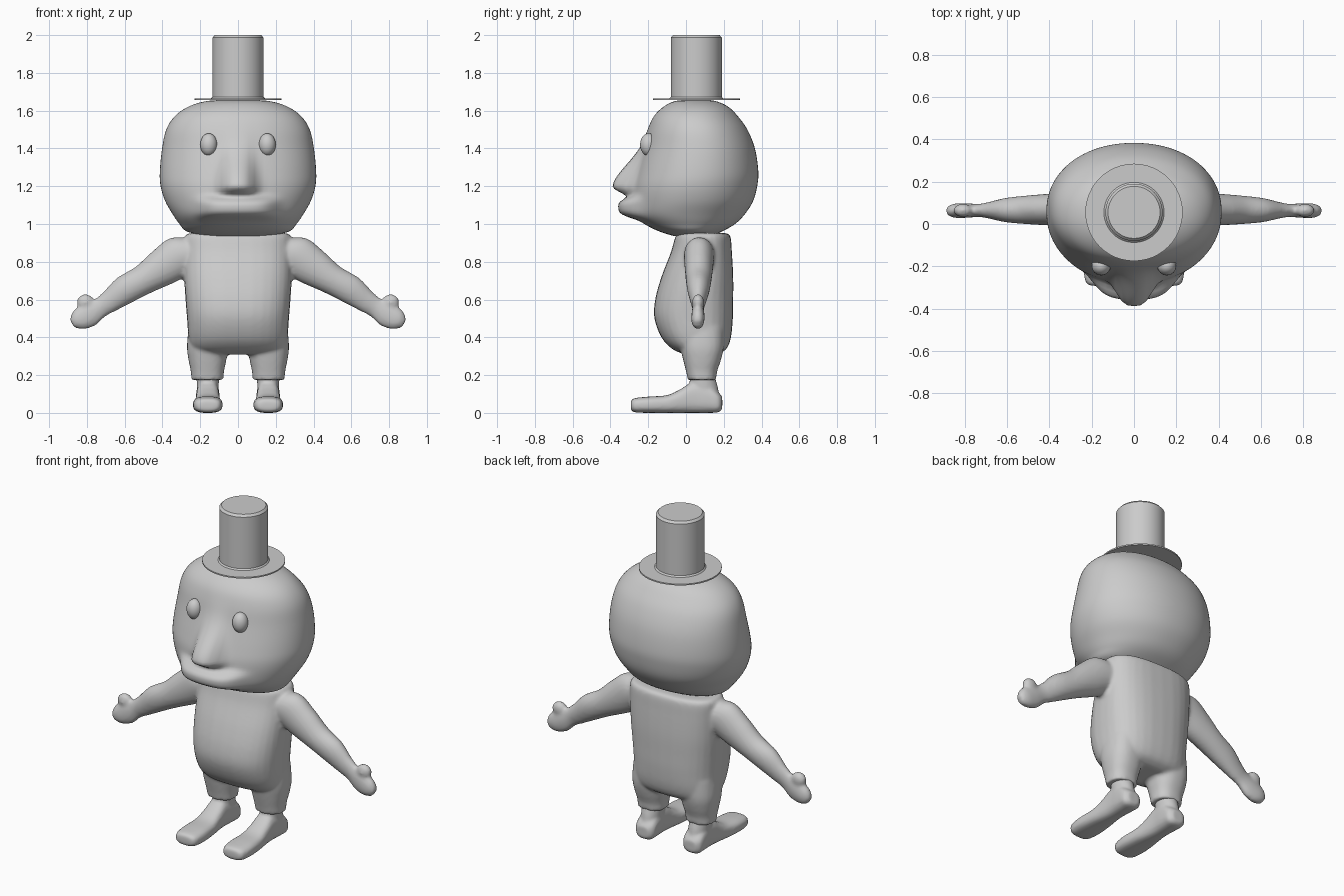
import bpy, bmesh, math
from mathutils import Vector

cube = bpy.data.objects.get("Cube")
if cube:
    bpy.data.objects.remove(cube, do_unlink=True)

grey = bpy.data.materials.new("light_grey")
grey.use_nodes = True
COLOUR = (0.6, 0.6, 0.6, 1)
grey.diffuse_color = COLOUR
grey.node_tree.nodes["Principled BSDF"].inputs["Base Color"].default_value = COLOUR


def add_object(name, bm):
    bmesh.ops.recalc_face_normals(bm, faces=bm.faces)
    mesh = bpy.data.meshes.new(name)
    bm.to_mesh(mesh)
    bm.free()
    mesh.materials.append(grey)
    mesh.shade_smooth()
    obj = bpy.data.objects.new(name, mesh)
    bpy.context.collection.objects.link(obj)
    return obj


def spline(rows, steps):
    """Catmull-Rom resampling of a list of number tuples."""
    pts = [rows[0]] + list(rows) + [rows[-1]]
    out = []
    for a, b, c, d in zip(pts, pts[1:], pts[2:], pts[3:]):
        for i in range(steps):
            t = i / steps
            out.append([q + t / 2 * (r - p + t * (2 * p - 5 * q + 4 * r - s + t * (3 * (q - r) + s - p)))
                        for p, q, r, s in zip(a, b, c, d)])
    return out + [list(rows[-1])]


def power(v, e):
    return math.copysign(abs(v) ** e, v)


def loft(bm, rings, sides=32, e=1.0):
    """Skin superellipse rings given as (centre, axis, axis); return the new vertices."""
    loops = []
    for c, a, b in rings:
        angles = [2 * math.pi * i / sides for i in range(sides)]
        loops.append([bm.verts.new(c + a * power(math.cos(t), e) + b * power(math.sin(t), e))
                      for t in angles])
    for lo, hi in zip(loops, loops[1:]):
        for i in range(sides):
            j = (i + 1) % sides
            bm.faces.new((lo[i], lo[j], hi[j], hi[i]))
    bm.faces.new(loops[0][::-1])
    bm.faces.new(loops[-1])
    return [v for loop in loops for v in loop]


def upright(rows, x=0, steps=5):
    """Horizontal rings from (z, half width, front y, back y)."""
    return [(Vector((x, (f + b) / 2, z)), Vector((w, 0, 0)), Vector((0, (b - f) / 2, 0)))
            for z, w, f, b in spline(rows, steps)]


def fuse(obj, voxel):
    """Merge overlapping pieces into one soft skin."""
    remesh = obj.modifiers.new("fuse", 'REMESH')
    remesh.mode = 'VOXEL'
    remesh.voxel_size = voxel
    remesh.use_smooth_shade = True
    soft = obj.modifiers.new("soften", 'SMOOTH')
    soft.factor = 0.5
    soft.iterations = 4


def ball(bm, centre, size, segments=24):
    made = bmesh.ops.create_uvsphere(bm, u_segments=segments, v_segments=segments // 2, radius=1)
    for v in made["verts"]:
        v.co = Vector(centre) + Vector(p * q for p, q in zip(v.co, size))


# Head with nose and muzzle swelling out of the face
HEAD = [(0.935, 0.16, -0.06, 0.13), (0.96, 0.27, -0.14, 0.19), (1.0, 0.31, -0.22, 0.26),
        (1.05, 0.345, -0.275, 0.31), (1.12, 0.385, -0.285, 0.355), (1.2, 0.41, -0.28, 0.377),
        (1.28, 0.414, -0.26, 0.383), (1.4, 0.402, -0.225, 0.365), (1.5, 0.38, -0.2, 0.325),
        (1.57, 0.335, -0.17, 0.275), (1.62, 0.265, -0.12, 0.225), (1.65, 0.17, -0.06, 0.16),
        (1.658, 0.05, 0.02, 0.1)]
bm = bmesh.new()
for v in loft(bm, upright(HEAD, steps=6), sides=96, e=0.95):
    x, y, z = v.co
    if y < 0:
        front = min(1, -y / 0.12)
        up = (z - 1.2) / (0.16 if z > 1.2 else 0.045)
        nose_width = 0.09 - 0.1 * max(0, min(0.3, z - 1.2))
        nose = 0.11 * math.exp(-up * up) * math.exp(-(x / nose_width) ** 4)
        muzzle = 0.075 * math.exp(-((z - 1.085) / 0.055) ** 4) * math.exp(-(x / 0.2) ** 6)
        v.co.y -= front * max(nose, muzzle)
head = add_object("head", bm)
soft = head.modifiers.new("soften", 'SMOOTH')
soft.iterations = 2

# Eyes
for side, label in ((1, "left"), (-1, "right")):
    bm = bmesh.new()
    ball(bm, (side * 0.155, -0.198, 1.42), (0.045, 0.045, 0.06))
    add_object(label + "_eye", bm)

# Torso, legs and arms in one skin
TORSO = [(0.952, 0.25, -0.03, 0.21), (0.935, 0.28, -0.055, 0.235), (0.85, 0.285, -0.08, 0.243),
         (0.72, 0.285, -0.13, 0.25), (0.6, 0.278, -0.163, 0.25), (0.5, 0.27, -0.167, 0.248),
         (0.4, 0.262, -0.13, 0.238), (0.34, 0.245, -0.075, 0.215), (0.31, 0.19, -0.01, 0.17)]
LEG = [(0.45, 0.1, -0.04, 0.2), (0.35, 0.108, -0.03, 0.2), (0.28, 0.1, -0.015, 0.185),
       (0.22, 0.088, 0.0, 0.165), (0.175, 0.085, 0.01, 0.16)]
# centre x, centre z, half depth, half height
ARM = [(0.2, 0.84, 0.08, 0.1), (0.3, 0.83, 0.08, 0.112), (0.4, 0.77, 0.075, 0.1),
       (0.5, 0.705, 0.068, 0.08), (0.6, 0.65, 0.058, 0.076), (0.68, 0.59, 0.04, 0.06),
       (0.73, 0.557, 0.031, 0.054), (0.79, 0.52, 0.034, 0.067), (0.845, 0.49, 0.034, 0.055),
       (0.878, 0.472, 0.02, 0.025)]
bm = bmesh.new()
loft(bm, upright(TORSO), e=0.78)
for side in (1, -1):
    loft(bm, upright(LEG, side * 0.162), e=0.85)
    across = Vector((side * 0.53, 0, 0.85))
    loft(bm, [(Vector((side * x, 0.073 - 0.012 * x, z)), across * tall, Vector((0, deep, 0)))
              for x, z, deep, tall in spline(ARM, 5)])
    ball(bm, (side * 0.808, 0.064, 0.585), (0.046, 0.032, 0.044))
body = add_object("body", bm)
fuse(body, 0.011)

# Shoes with ankles: y, half width, bottom, top
SHOE = [(-0.292, 0.04, 0.02, 0.06), (-0.275, 0.068, 0.004, 0.077), (-0.2, 0.079, 0, 0.086),
        (-0.1, 0.072, 0, 0.094), (-0.03, 0.064, 0, 0.125), (0.04, 0.06, 0, 0.165),
        (0.12, 0.063, 0, 0.15), (0.17, 0.06, 0.003, 0.11), (0.192, 0.035, 0.02, 0.085)]
ANKLE = [(0.05, 0.06, 0.01, 0.17), (0.12, 0.058, 0.015, 0.172), (0.2, 0.06, 0.022, 0.15)]
for side, label in ((1, "left"), (-1, "right")):
    bm = bmesh.new()
    loft(bm, [(Vector((side * 0.16, y, (lo + hi) / 2)), Vector((w, 0, 0)), Vector((0, 0, (hi - lo) / 2)))
              for y, w, lo, hi in spline(SHOE, 5)], e=0.72)
    loft(bm, upright(ANKLE, side * 0.16))
    fuse(add_object(label + "_shoe", bm), 0.009)

# Top hat: thin brim and tall crown
for name, radius, low, high, edge in (("hat_brim", 0.23, 1.657, 1.665, 0.0),
                                      ("hat_crown", 0.135, 1.66, 2.0, 0.012)):
    bm = bmesh.new()
    rings = [(low, radius + edge), (low + edge + 0.001, radius), (high - edge - 0.001, radius),
             (high, radius - edge)]
    loft(bm, [(Vector((0, 0.055, z)), Vector((r, 0, 0)), Vector((0, r, 0))) for z, r in rings], sides=48)
    hat = add_object(name, bm)
    bpy.context.view_layer.objects.active = hat
    hat.select_set(True)
    bpy.ops.object.shade_smooth_by_angle(angle=math.radians(35))
    hat.select_set(False)
